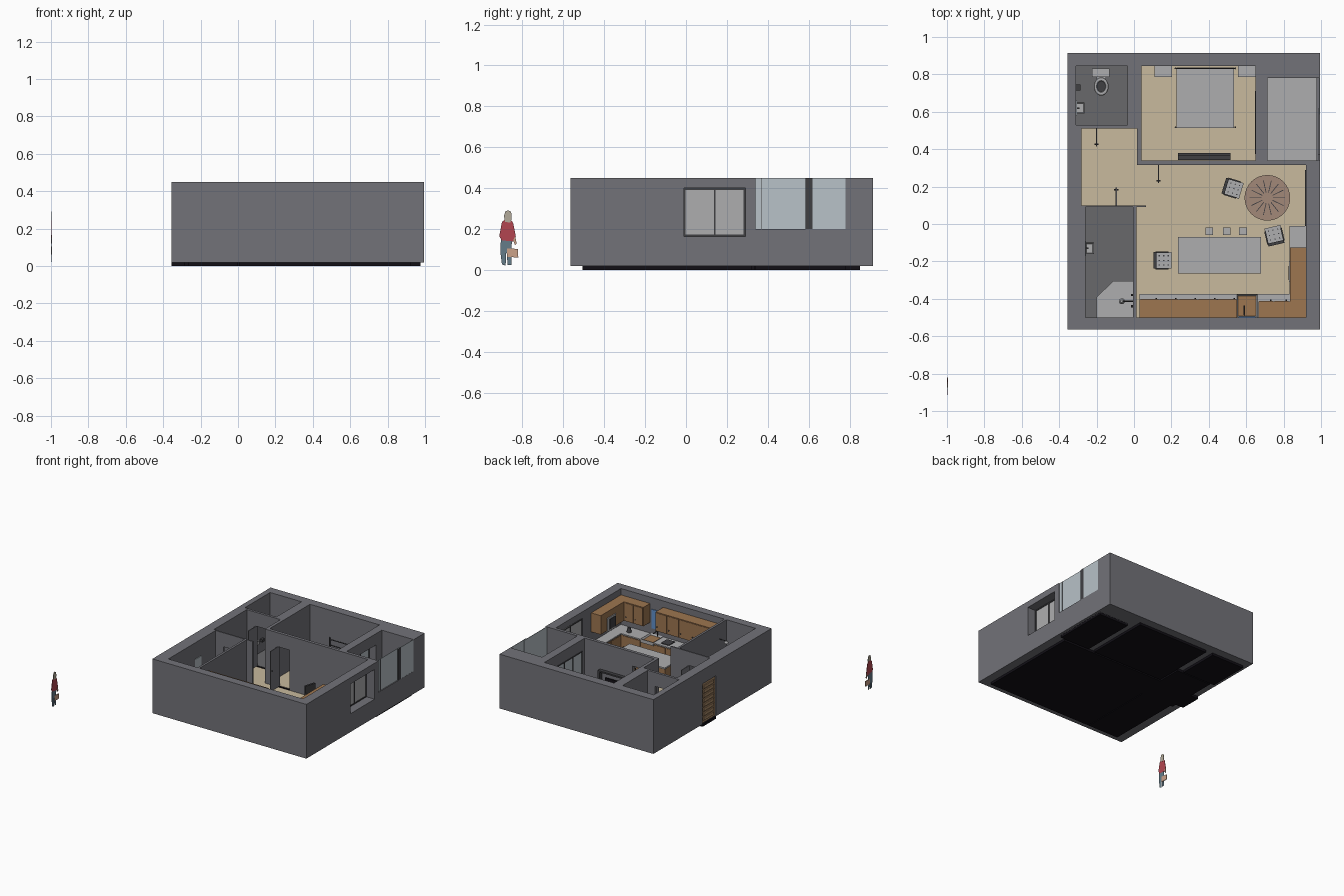
import bpy, bmesh, math
from mathutils import Matrix, Vector

if "Cube" in bpy.data.objects:
    bpy.data.objects.remove(bpy.data.objects["Cube"])


def mat(name, r, g, b):
    m = bpy.data.materials.new(name)
    m.diffuse_color = (r, g, b, 1)
    m.use_nodes = True
    m.node_tree.nodes["Principled BSDF"].inputs["Base Color"].default_value = m.diffuse_color
    return m


WALL = mat("wall_grey", .17, .17, .19)
TAN = mat("wood_floor", .58, .49, .34)
TILE = mat("dark_tile", .14, .14, .145)
BLACK = mat("black", .006, .005, .008)
DARK = mat("dark_frame", .05, .05, .055)
WOOD = mat("cabinet_wood", .34, .18, .08)
DOORWOOD = mat("door_wood", .38, .24, .13)
TABLE = mat("table_wood", .36, .25, .19)
GLASS = mat("glass", .48, .54, .58)
GREY = mat("light_grey", .42, .42, .43)
BLUE = mat("blue_pane", .12, .28, .6)
RED = mat("red_top", .45, .06, .08)
JEANS = mat("jeans", .13, .2, .25)
SKIN = mat("skin", .6, .36, .25)
HAIR = mat("hair", .45, .4, .32)


def make(name, bm, m, M=None):
    me = bpy.data.meshes.new(name)
    bmesh.ops.recalc_face_normals(bm, faces=bm.faces)
    bm.to_mesh(me)
    bm.free()
    o = bpy.data.objects.new(name, me)
    bpy.context.collection.objects.link(o)
    if m:
        me.materials.append(m)
    if M:
        o.matrix_world = M
    return o


def box(name, x0, x1, y0, y1, z0, z1, m=None, M=None):
    bm = bmesh.new()
    T = Matrix.Translation(((x0 + x1) / 2, (y0 + y1) / 2, (z0 + z1) / 2))
    bmesh.ops.create_cube(bm, size=1, matrix=T @ Matrix.Diagonal((x1 - x0, y1 - y0, z1 - z0, 1)))
    return make(name, bm, m, M)


def cyl(name, p, q, r, m=None, r2=None, n=12, sy=1):
    p, q = Vector(p), Vector(q)
    bm = bmesh.new()
    bmesh.ops.create_cone(bm, cap_ends=True, segments=n, radius1=r, radius2=r if r2 is None else r2, depth=(q - p).length)
    rot = (q - p).to_track_quat('Z', 'Y').to_matrix().to_4x4()
    bmesh.ops.transform(bm, matrix=Matrix.Translation((p + q) / 2) @ rot @ Matrix.Diagonal((1, sy, 1, 1)), verts=bm.verts)
    return make(name, bm, m)


def prism(name, pts, d0, d1, m, vertical=False):
    # flat outline extruded along z, or along x when vertical (outline in y, z)
    bm = bmesh.new()
    put = (lambda a, b: (d0, a, b)) if vertical else (lambda a, b: (a, b, d0))
    f = bm.faces.new([bm.verts.new(put(a, b)) for a, b in pts])
    g = bmesh.ops.extrude_face_region(bm, geom=[f])
    v = [e for e in g['geom'] if isinstance(e, bmesh.types.BMVert)]
    bmesh.ops.translate(bm, verts=v, vec=(d1 - d0, 0, 0) if vertical else (0, 0, d1 - d0))
    return make(name, bm, m)


def basin(name, x0, x1, y0, y1, z0, z1, rim, m=None):
    o = box(name, x0, x1, y0, y1, z0, z1, m)
    bm = bmesh.new()
    bm.from_mesh(o.data)
    top = max(bm.faces, key=lambda f: f.calc_center_median().z)
    bmesh.ops.inset_region(bm, faces=[top], thickness=rim)
    bmesh.ops.translate(bm, verts=top.verts, vec=(0, 0, -(z1 - z0) * .7))
    bm.to_mesh(o.data)
    bm.free()


# walls: solid block with rooms, doorways and windows cut out
rooms = {"wc": (-.31, -.035, .53, .845, TILE), "hall": (-.28, .015, .10, .51, TAN),
         "bedroom": (.04, .65, .34, .845, TAN), "balcony": (.715, .975, .34, .78, GREY),
         "living": (.013, .92, -.50, .315, TAN), "bath": (-.26, -.005, -.50, .09, TILE)}
cuts = [r[:4] + (-.1, .6) for r in rooms.values()]
cuts += [(-.02, .08, .10, .315, -.1, .6),                                        # hall to living
         (-.45, -.2, .13, .30, -.1, .34), (-.20, -.10, .45, .6, -.1, .34),       # entrance, wc
         (-.19, -.095, .05, .15, -.1, .34), (.13, .23, .28, .38, -.1, .34),      # bath, bedroom
         (.6, .8, .375, .71, .022, .36), (.9, 1.1, -.01, .29, .165, .40),        # balcony door, window
         (.9, 1.1, .34, .78, .20, .6)]                                           # balcony front
walls = box("walls", -.355, .995, -.565, .915, .02, .45, WALL)
bpy.context.view_layer.objects.active = walls
for c in cuts:
    k = box("cutter", *c)
    k.hide_render = True
    b = walls.modifiers.new("cut", 'BOOLEAN')
    b.operation, b.solver, b.object = 'DIFFERENCE', 'EXACT', k
    bpy.ops.object.modifier_apply(modifier=b.name)
    bpy.data.objects.remove(k)
box("partition_stub", .012, .065, .09, .10, .02, .45, WALL)

# floor slabs: coloured top on black base
for n, (x0, x1, y0, y1, m) in rooms.items():
    e = 0 if n == "balcony" else .006
    box(n + "_slab", x0 - e, x1 + e, y0 - e, y1 + e, 0, .019, BLACK)
    box(n + "_floor", x0, x1, y0, y1, .019, .021, m)
box("door_step", -.355, -.28, .13, .30, 0, .02, BLACK)

# entrance door with slats, open inner doors with handles
box("entrance_door", -.345, -.333, .13, .30, .022, .34, DOORWOOD)
for i in range(8):
    box("door_slat", -.352, -.345, .15, .28, .04 + i * .036, .064 + i * .036, DOORWOOD)
for n, x, y0, y1 in (("wc", -.20, .51, .415), ("bath", -.095, .10, .195), ("bedroom", .13, .315, .22)):
    box(n + "_door", x - .003, x + .003, min(y0, y1), max(y0, y1), .022, .34, WALL)
    yh = y1 + (.012 if y0 > y1 else -.012)
    cyl(n + "_handle", (x - .011, yh, .18), (x + .011, yh, .18), .004, DARK)


def window(name, x, y0, y1, z0, z1, n, m):
    w = .008
    for a, b in ((z0, z0 + w), (z1 - w, z1)):
        box(name + "_rail", x - .006, x + .006, y0, y1, a, b, DARK)
    for i in range(n + 1):
        yc = y0 + w / 2 + (y1 - y0 - w) * i / n
        box(name + "_stile", x - .006, x + .006, yc - w / 2, yc + w / 2, z0, z1, DARK)
    box(name + "_pane", x - .002, x + .002, y0, y1, z0, z1, m)


# windows, balcony glazing
window("kitchen_window", .919, -.01, .29, .165, .40, 2, GREY)
window("balcony_door", .652, .375, .71, .022, .36, 3, GLASS)
for x, a, b in ((.985, .34, .62), (.992, .585, .78)):
    box("balcony_glass", x - .002, x + .002, a, b, .20, .45, GLASS)
box("balcony_mullion", .990, .995, .585, .618, .20, .45, DARK)
box("balcony_post", .986, .991, .368, .372, .20, .45, DARK)

# kitchen base cabinets and counters
box("south_base", .03, .92, -.50, -.385, .021, .155, WOOD)
box("east_base", .838, .92, -.385, -.015, .021, .155, WOOD)
box("south_counter", .03, .55, -.50, -.375, .155, .165, GREY)
box("corner_counter", .66, .92, -.50, -.375, .155, .165, GREY)
box("east_counter", .832, .92, -.375, -.01, .155, .165, GREY)
basin("kitchen_sink", .55, .66, -.50, -.375, .14, .168, .015, GREY)
cyl("faucet_stem", (.59, -.485, .165), (.59, -.485, .21), .004, DARK)
cyl("faucet_spout", (.59, -.485, .21), (.59, -.435, .205), .004, DARK)
box("hob", .43, .50, -.475, -.40, .165, .17, DARK)
cyl("kettle", (.80, -.43, .165), (.80, -.43, .20), .018, DARK, .012)
box("sink_view_pane", .56, .65, -.499, -.494, .21, .36, BLUE)

# upper cabinets with door panels and knobs
box("upper_row", .03, .55, -.499, -.405, .25, .40, WOOD)
box("upper_corner", .665, .92, -.499, -.415, .25, .40, WOOD)
box("upper_east", .835, .919, -.415, -.125, .25, .40, WOOD)
for x0, n, w, yf in ((.03, 5, .104, -.405), (.665, 2, .082, -.415)):
    for i in range(n):
        a = x0 + i * w
        for z0, z1, y in ((.255, .395, yf), (.03, .148, -.385)):
            box("cabinet_front", a + .004, a + w - .004, y, y + .004, z0, z1, WOOD)
            cyl("knob", (a + w - .015, y + .004, z0 + .03), (a + w - .015, y + .01, z0 + .03), .004, DARK, n=8)
for i in range(3):
    y = -.375 + i * .12
    box("east_front", .834, .838, y + .004, y + .116, .03, .148, WOOD)
box("microwave", .829, .90, -.31, -.20, .24, .35, GREY)
box("microwave_window", .826, .830, -.30, -.225, .255, .335, DARK)

# island and stools
box("island_body", .27, .645, -.235, -.12, .021, .155, WOOD)
box("island_top", .235, .68, -.265, -.07, .155, .167, GREY)
for x in (.402, .496, .582):
    box("stool_seat", x - .021, x + .021, -.058, -.018, .112, .122, GREY)
    for sx in (-1, 1):
        for y in (-.053, -.023):
            box("stool_leg", x + sx * .016 - .003, x + sx * .016 + .003, y - .003, y + .003, .021, .112, DARK)

# padded chairs: local +x is forward
for x, y, deg in ((.53, .19, -17), (.75, -.06, 103), (.155, -.195, 0)):
    M = Matrix.Translation((x, y, 0)) @ Matrix.Rotation(math.radians(deg), 4, 'Z')
    box("chair_seat", -.042, .046, -.044, .044, .08, .10, GREY, M)
    box("chair_back", -.052, -.036, -.044, .044, .08, .18, DARK, M)
    for s in (-1, 1):
        box("chair_arm", -.04, .03, s * .044 - .004, s * .044 + .004, .08, .125, DARK, M)
        for lx in (-.044, .038):
            box("chair_leg", lx - .004, lx + .004, s * .038 - .004, s * .038 + .004, .021, .08, DARK, M)
    for i in range(9):
        bx, by = -.02 + .024 * (i % 3), -.025 + .025 * (i // 3)
        box("chair_button", bx - .003, bx + .003, by - .003, by + .003, .099, .102, DARK, M)

# round table with radial grooves
cyl("round_table_top", (.713, .14, .128), (.713, .14, .14), .122, TABLE, n=32)
cyl("round_table_stem", (.713, .14, .03), (.713, .14, .128), .015, TABLE)
cyl("round_table_foot", (.713, .14, .021), (.713, .14, .032), .06, TABLE, .03, 24)
for i in range(14):
    M = Matrix.Translation((.713, .14, 0)) @ Matrix.Rotation(math.tau * i / 14, 4, 'Z')
    box("table_groove", .03, .095, -.002, .002, .139, .1415, DARK, M)

# bedroom: bed, nightstands, media unit
box("bed_frame", .23, .53, .515, .838, .045, .065, DARK)
box("mattress", .228, .535, .512, .836, .065, .11, GREY)
for x in (.222, .541):
    for y, h in ((.832, .24), (.517, .13)):
        cyl("bed_post", (x, y, .021), (x, y, h), .005, DARK, n=8)
for z in (.14, .18, .225):
    cyl("headboard_bar", (.222, .832, z), (.541, .832, z), .003, DARK, n=8)
for x in (.11, .555):
    box("nightstand", x, x + .094, .785, .844, .021, .11, GREY)
box("media_base", .235, .515, .341, .38, .021, .06, DARK)
for x in (.235, .50):
    box("media_tower", x, x + .015, .341, .37, .06, .235, DARK)
box("media_shelf", .235, .515, .341, .37, .23, .242, DARK)
box("screen", .29, .46, .352, .36, .085, .195, BLACK)

# toilet
box("toilet_tank", -.225, -.13, .785, .832, .075, .14, GREY)
cyl("toilet_bowl", (-.175, .735, .021), (-.175, .735, .085), .026, GREY, .04, 24, 1.2)
bpy.ops.mesh.primitive_torus_add(location=(-.175, .735, .087), major_radius=.031, minor_radius=.008, major_segments=24, minor_segments=8)
seat = bpy.context.object
seat.name, seat.scale = "toilet_seat", (1, 1.25, .7)
seat.data.materials.append(GREY)
bpy.ops.object.shade_smooth_by_angle()
cyl("toilet_water", (-.175, .735, .08), (-.175, .735, .0865), .026, DARK, n=24, sy=1.25)
box("toilet_neck", -.20, -.15, .765, .80, .021, .085, GREY)
box("paper_holder", -.309, -.285, .715, .745, .11, .13, DARK)

# wash basins with mirrors
for n, x, y in (("wc", -.31, .62), ("bath", -.26, -.13)):
    basin(n + "_basin", x, x + .045, y - .03, y + .03, .125, .155, .008, GREY)
    box(n + "_pedestal", x, x + .02, y - .012, y + .012, .021, .13, GREY)
    box(n + "_tap", x + .002, x + .018, y - .004, y + .004, .155, .175, DARK)
    box(n + "_mirror", x, x + .004, y - .04, y + .04, .21, .32, GLASS)

# corner shower
prism("shower_tray", [(-.005, -.50), (-.20, -.50), (-.20, -.39), (-.11, -.305), (-.005, -.305)], .02, .045, GREY)
cyl("shower_arm", (-.005, -.413, .33), (-.065, -.413, .33), .003, DARK, n=8)
cyl("shower_head", (-.065, -.413, .315), (-.065, -.413, .332), .016, GREY, .008, 16)
for y in (-.44, -.38):
    cyl("shower_tap", (-.005, y, .16), (-.017, y, .16), .006, DARK, n=8)

# flat standing figure with bag
fig = (("legs", [(-.905, .15), (-.908, .09), (-.90, .027), (-.882, .022), (-.878, .10), (-.872, .025), (-.853, .025), (-.855, .09), (-.85, .15)], JEANS),
       ("torso", [(-.90, .145), (-.913, .165), (-.90, .235), (-.88, .25), (-.86, .25), (-.845, .23), (-.832, .165), (-.845, .14)], RED),
       ("hair", [(-.885, .235), (-.89, .265), (-.882, .288), (-.868, .292), (-.855, .284), (-.852, .255), (-.858, .232)], HAIR),
       ("hand", [(-.845, .145), (-.835, .165), (-.828, .13), (-.836, .122)], SKIN),
       ("bag", [(-.875, .063), (-.875, .106), (-.822, .103), (-.820, .062)], SKIN))
for i, (n, p, m) in enumerate(fig):
    prism("figure_" + n, p, -1.0, -.9975 + i * .0006, m, True)
